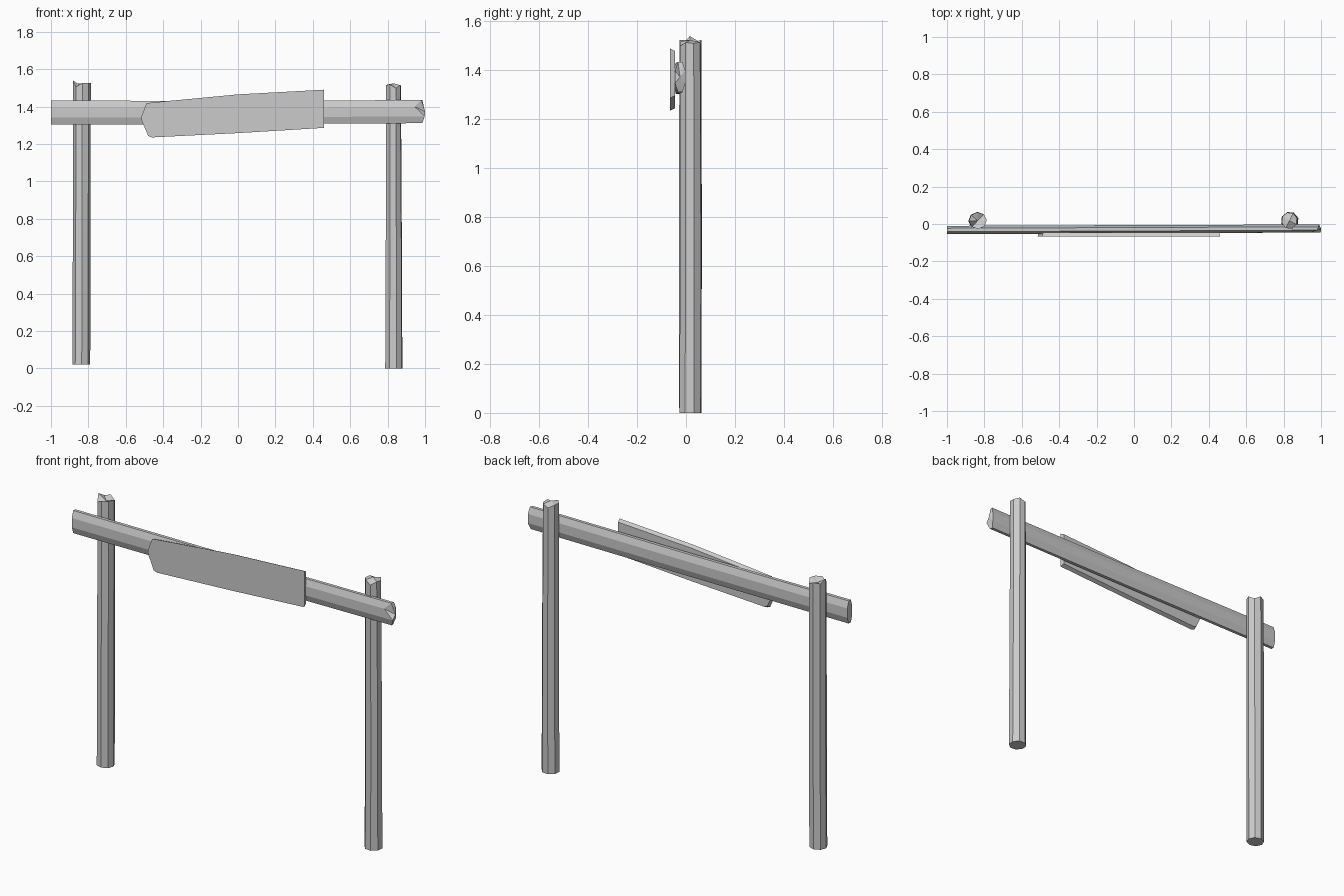
import bpy, math
from mathutils import Vector

if "Cube" in bpy.data.objects:
    bpy.data.objects.remove(bpy.data.objects["Cube"])


def make(name, verts, faces):
    mesh = bpy.data.meshes.new(name)
    mesh.from_pydata([tuple(v) for v in verts], [], faces)
    mesh.update()
    ob = bpy.data.objects.new(name, mesh)
    bpy.context.collection.objects.link(ob)
    return ob


def log(name, stations, u, v, start_cut, end_cut, phase=0.0):
    """Eight-sided log through stations (centre, radius u, radius v).
    A cut is 8 rim offsets along the log plus one for the cap centre."""
    u, v = Vector(u), Vector(v)
    axis = u.cross(v)
    n, last = 8, len(stations) - 1
    verts, faces = [], []
    for s, (c, ru, rv) in enumerate(stations):
        cut = start_cut if s == 0 else end_cut if s == last else [0] * 9
        for i in range(n):
            a = 2 * math.pi * i / n + phase
            verts.append(Vector(c) + u * ru * math.cos(a) + v * rv * math.sin(a) + axis * cut[i])
    for s in range(last):
        for i in range(n):
            j = (i + 1) % n
            faces.append((s * n + i, s * n + j, s * n + n + j, s * n + n + i))
    # capped ends, fanned around a centre point
    verts.append(Vector(stations[0][0]) + axis * start_cut[8])
    verts.append(Vector(stations[-1][0]) + axis * end_cut[8])
    k = len(verts)
    for i in range(n):
        j = (i + 1) % n
        faces.append((j, i, k - 2))
        faces.append((last * n + i, last * n + j, k - 1))
    return make(name, verts, faces)


FLAT = [0] * 9
X, Y, Z = (1, 0, 0), (0, 1, 0), (0, 0, 1)

# Upright posts with roughly hewn tops
log("left_post",
    [((-0.838, 0.017, 0.02), 0.048, 0.046), ((-0.836, 0.018, 0.7), 0.047, 0.047),
     ((-0.835, 0.018, 1.52), 0.048, 0.045)],
    X, Y, FLAT, [0.005, -0.015, 0.005, 0.0, 0.02, -0.015, 0.005, 0.005, -0.012], 0.05)
log("right_post",
    [((0.833, 0.018, 0.0), 0.048, 0.047), ((0.833, 0.02, 0.7), 0.045, 0.046),
     ((0.831, 0.018, 1.51), 0.042, 0.045)],
    X, Y, FLAT, [0.0, 0.005, -0.008, 0.006, 0.005, 0.008, -0.012, 0.004, 0.014], 0.3)

# Flattened cross rail with a chipped right end
log("cross_rail",
    [((-1.0, -0.032, 1.368), 0.024, 0.069), ((0.0, -0.028, 1.368), 0.024, 0.067),
     ((0.98, -0.024, 1.373), 0.023, 0.067)],
    Y, Z, FLAT, [0.01, 0.005, 0.0, -0.035, 0.018, 0.005, 0.0, 0.01, 0.02], math.pi / 8)

# Crooked sign board with a broken left end and a narrower back
outline = [(-0.515, 1.325), (-0.48, 1.243), (-0.46, 1.235), (0.0, 1.258), (0.46, 1.286),
           (0.46, 1.49), (0.0, 1.465), (-0.37, 1.43), (-0.49, 1.418), (-0.515, 1.35)]
n = len(outline)
front = [(x, -0.066, z) for x, z in outline]
back = []
for x, z in outline:
    mid = 1.36 + 0.05 * x
    back.append((x * 0.99, -0.045, mid + (z - mid) * 0.9))
faces = [tuple(range(n)), tuple(range(2 * n - 1, n - 1, -1))]
faces += [((i + 1) % n, i, n + i, n + (i + 1) % n) for i in range(n)]
make("sign_board", front + back, faces)
